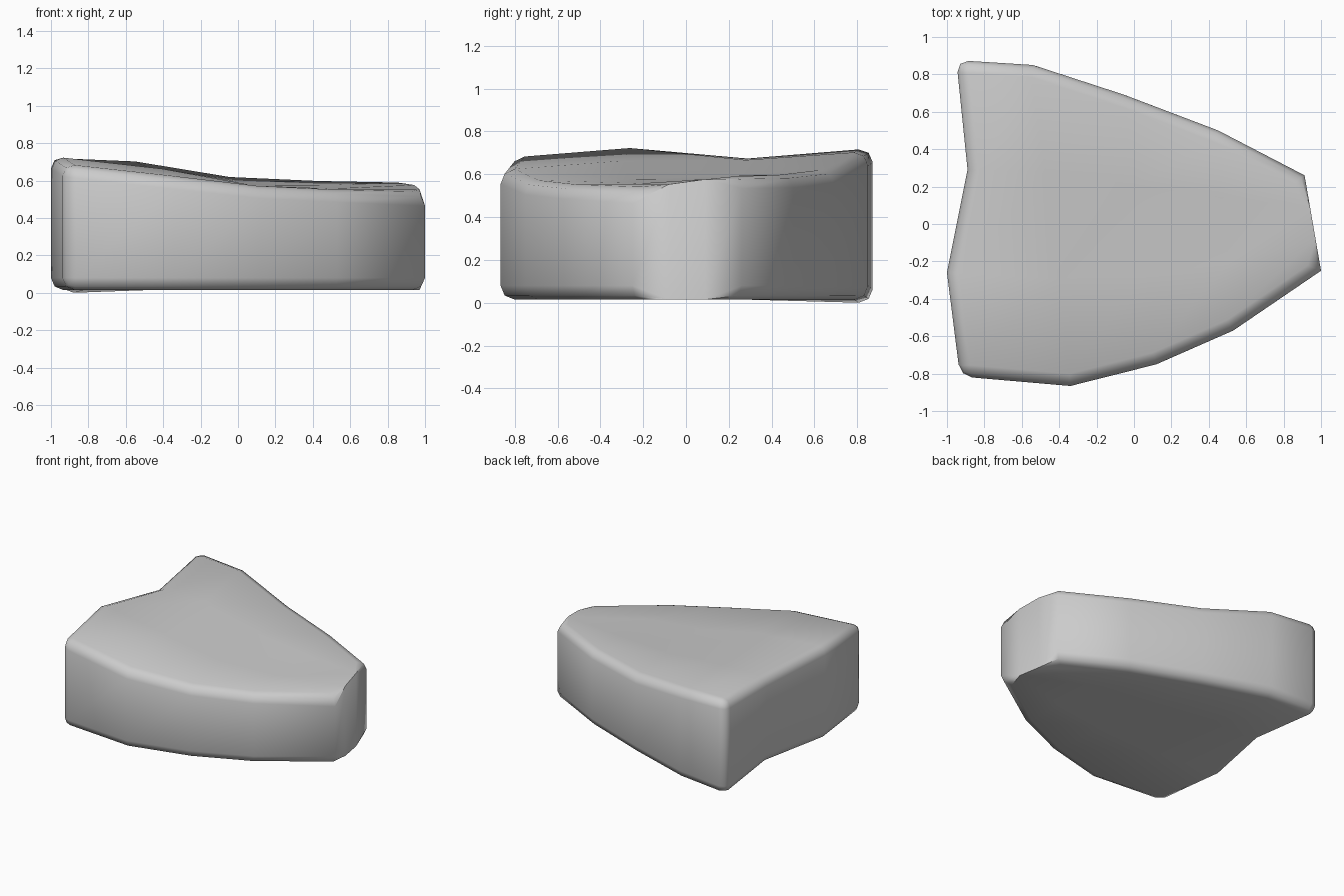
import bpy, bmesh
from mathutils import Vector

if "Cube" in bpy.data.objects:
    bpy.data.objects.remove(bpy.data.objects["Cube"])

# Outline of the slab: front edge and back edge, from left to right (x, y, top z)
FRONT = [(-0.93, -0.815, 0.69), (-0.34, -0.866, 0.625), (0.12, -0.75, 0.575),
         (0.53, -0.57, 0.555), (1.0, -0.25, 0.535)]
BACK = [(-0.95, 0.876, 0.73), (-0.54, 0.85, 0.71), (-0.05, 0.69, 0.628),
        (0.45, 0.5, 0.608), (0.912, 0.26, 0.605)]
# Left end, notched inwards
LEFT = [FRONT[0], (-1.0, -0.26, 0.735), (-0.89, 0.29, 0.68), BACK[0]]
COLS, ROWS = 5, 4
DIP = [0, 0.0, 0.01, 0.01, 0]


def top_point(i, j):
    if i == 0:
        return Vector(LEFT[j])
    p = Vector(FRONT[i]).lerp(Vector(BACK[i]), j / (ROWS - 1))
    if 0 < j < ROWS - 1:
        p.z -= DIP[i]
        if i == 1:
            p.z += (0.015, -0.01)[j - 1]
    return p


bm = bmesh.new()
top, low = {}, {}
for i in range(COLS):
    for j in range(ROWS):
        p = top_point(i, j)
        top[i, j] = bm.verts.new(p)
        zb = 0.0 if (i, j) == (0, ROWS - 1) else 0.02
        low[i, j] = bm.verts.new((p.x, p.y, zb))

# Top and underside
for i in range(COLS - 1):
    for j in range(ROWS - 1):
        ring = [(i, j), (i + 1, j), (i + 1, j + 1), (i, j + 1)]
        bm.faces.new([top[k] for k in ring])
        bm.faces.new([low[k] for k in reversed(ring)])

# Side walls around the rim
rim = ([(i, 0) for i in range(COLS)] + [(COLS - 1, j) for j in range(1, ROWS)]
       + [(i, ROWS - 1) for i in range(COLS - 2, -1, -1)]
       + [(0, j) for j in range(ROWS - 2, 0, -1)])
edges = []
for a, b in zip(rim, rim[1:] + rim[:1]):
    bm.faces.new([low[a], low[b], top[b], top[a]])
    edges += [bm.edges.get((top[a], top[b])), bm.edges.get((low[a], low[b]))]
for c in [(0, 0), (0, ROWS - 1)]:
    edges.append(bm.edges.get((top[c], low[c])))

# Rounded rims and left corners
bmesh.ops.bevel(bm, geom=edges, offset=0.065, offset_type='OFFSET', segments=2,
                profile=0.5, affect='EDGES', clamp_overlap=True)
bmesh.ops.recalc_face_normals(bm, faces=bm.faces)
low_z = min(v.co.z for v in bm.verts)
for v in bm.verts:
    v.co.z -= low_z
for f in bm.faces:
    f.smooth = True

mesh = bpy.data.meshes.new("stone_slab")
bm.to_mesh(mesh)
bm.free()
slab = bpy.data.objects.new("stone_slab", mesh)
bpy.context.collection.objects.link(slab)
